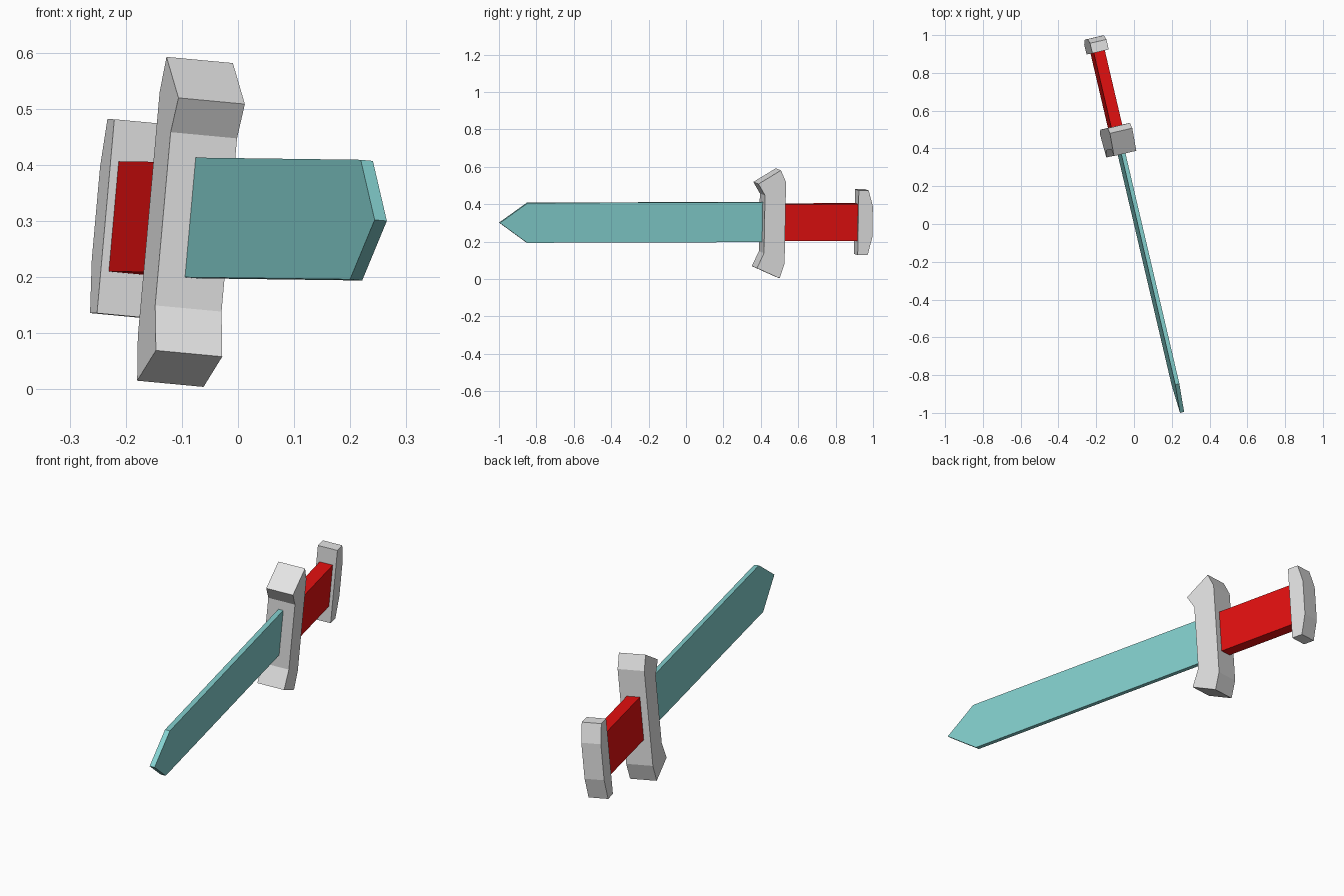
import bpy, bmesh
from mathutils import Vector, Matrix

cube = bpy.data.objects.get("Cube")
if cube:
    bpy.data.objects.remove(cube, do_unlink=True)


def material(name, rgb):
    m = bpy.data.materials.new(name)
    m.use_nodes = True
    colour = (*rgb, 1.0)
    m.diffuse_color = colour
    m.node_tree.nodes["Principled BSDF"].inputs["Base Color"].default_value = colour
    return m


teal = material("teal", (0.23, 0.63, 0.62))
red = material("red", (0.78, 0.005, 0.005))
grey = material("light grey", (0.77, 0.77, 0.77))

# Sword frame: length towards the pommel, width upwards, thickness sideways
length = Vector((-0.228, 0.974, 0.003)).normalized()
width = Vector((0.089, 0.018, 0.996))
width = (width - length * width.dot(length)).normalized()
thick = length.cross(width)
frame = Matrix((length, width, thick)).transposed().to_4x4()
frame.translation = (0.021, 0.0, 0.304)


def plate(name, profile, half, mat):
    """Extrude a (length, width) profile to both sides of the sword plane."""
    bm = bmesh.new()
    face = bm.faces.new([bm.verts.new((l, w, -half)) for l, w in profile])
    side = bmesh.ops.extrude_face_region(bm, geom=[face])["geom"]
    verts = [v for v in side if isinstance(v, bmesh.types.BMVert)]
    bmesh.ops.translate(bm, verts=verts, vec=(0, 0, 2 * half))
    bmesh.ops.recalc_face_normals(bm, faces=bm.faces)
    bm.transform(frame)
    mesh = bpy.data.meshes.new(name)
    bm.to_mesh(mesh)
    bm.free()
    mesh.materials.append(mat)
    bpy.context.collection.objects.link(bpy.data.objects.new(name, mesh))


# Pointed blade, its root buried in the guard
plate("blade", [(-1.024, 0), (-0.873, -0.107), (0.45, -0.107),
                (0.45, 0.107), (-0.873, 0.107)], 0.0112, teal)

# Cross guard with ends flaring towards the blade
plate("guard", [(0.38, 0.2095), (0.502, 0.2825), (0.531, 0.2195), (0.531, -0.2175),
                (0.505, -0.297), (0.38, -0.2425), (0.417, -0.162), (0.417, 0.148)],
      0.061, grey)

# Grip between guard and pommel
plate("grip", [(0.5, -0.1), (0.95, -0.1), (0.95, 0.097), (0.5, 0.097)], 0.03, red)

# Pommel with sloped outer corners
plate("pommel", [(0.9355, -0.176), (0.99, -0.176), (1.014, -0.08),
                 (1.014, 0.086), (0.99, 0.171), (0.9355, 0.171)], 0.0447, grey)
